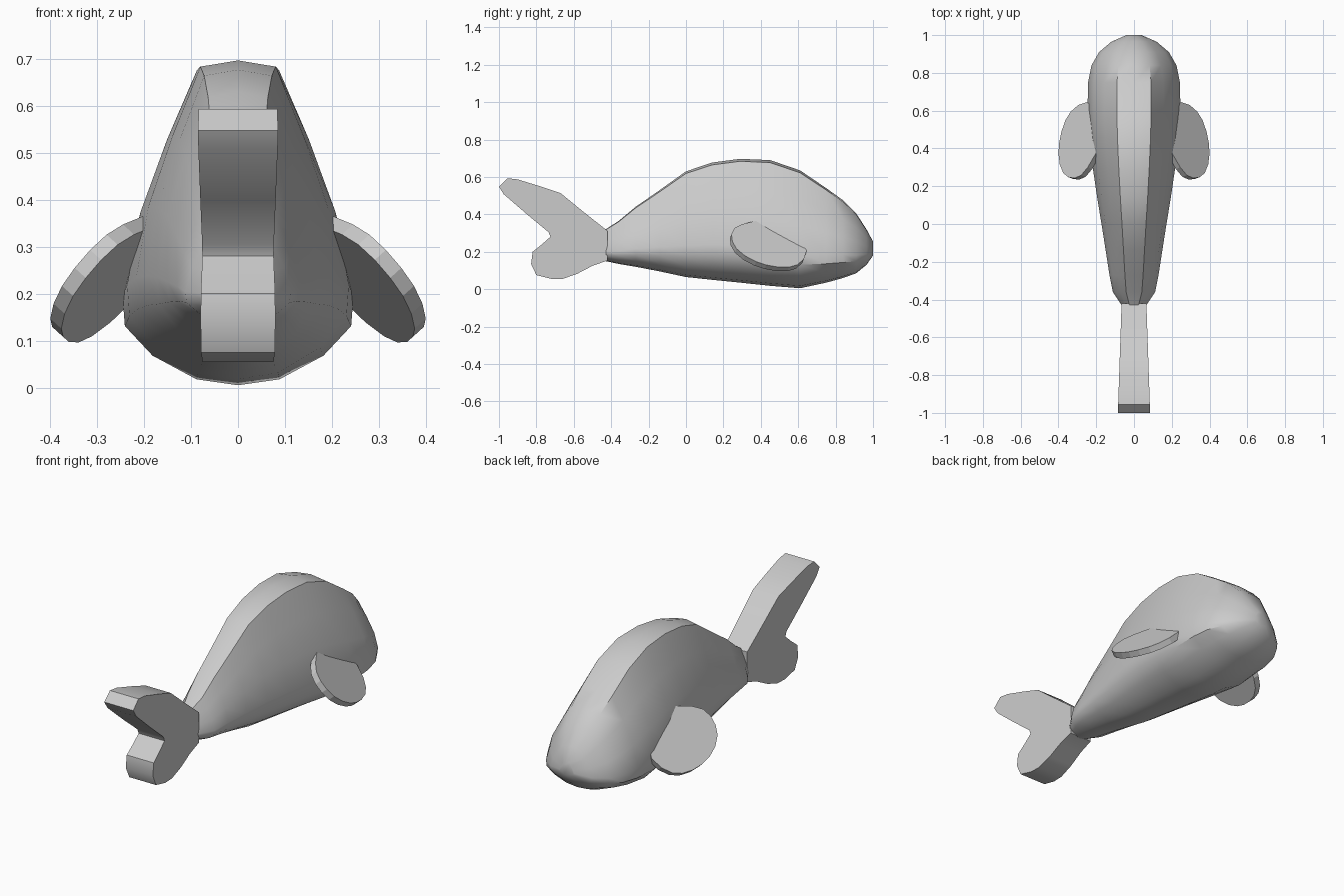
import bpy, bmesh, math
from mathutils import Vector

grey = bpy.data.materials.new("whale grey")
grey.diffuse_color = (0.6, 0.6, 0.6, 1)


def make_object(name, bm, smooth_angle=None):
    bmesh.ops.recalc_face_normals(bm, faces=bm.faces)
    mesh = bpy.data.meshes.new(name)
    bm.to_mesh(mesh)
    bm.free()
    mesh.materials.append(grey)
    ob = bpy.data.objects.new(name, mesh)
    bpy.context.collection.objects.link(ob)
    if smooth_angle:
        bpy.ops.object.select_all(action='DESELECT')
        ob.select_set(True)
        bpy.context.view_layer.objects.active = ob
        bpy.ops.object.shade_smooth_by_angle(angle=math.radians(smooth_angle))
    return ob


def loft(bm, rings):
    loops = [[bm.verts.new(p) for p in ring] for ring in rings]
    n = len(loops[0])
    for a, b in zip(loops, loops[1:]):
        for i in range(n):
            j = (i + 1) % n
            bm.faces.new((a[i], a[j], b[j], b[i]))
    bm.faces.new(loops[0])
    bm.faces.new(loops[-1])


# Body: teardrop sections lofted from tail to nose
half = [(0.37, 0.98), (0.64, 0.76), (0.88, 0.53), (1, 0.3),
        (0.98, 0.2), (0.74, 0.1), (0.36, 0.02)]
section = [(0, 1)] + half + [(0, 0)] + [(-w, t) for w, t in reversed(half)]
# y, bottom, top, half width
stations = [(-0.43, 0.15, 0.32, 0.065), (-0.36, 0.135, 0.365, 0.112),
            (-0.27, 0.12, 0.44, 0.13), (-0.14, 0.095, 0.53, 0.15),
            (0.0, 0.065, 0.63, 0.172), (0.14, 0.05, 0.677, 0.195),
            (0.29, 0.035, 0.697, 0.217), (0.45, 0.018, 0.69, 0.236),
            (0.61, 0.005, 0.635, 0.246), (0.75, 0.035, 0.54, 0.243),
            (0.84, 0.06, 0.475, 0.225), (0.91, 0.085, 0.405, 0.185),
            (0.965, 0.13, 0.32, 0.12), (1.0, 0.18, 0.255, 0.04)]
bm = bmesh.new()
loft(bm, [[(w * hw, y, z0 + t * (z1 - z0)) for w, t in section]
          for y, z0, z1, hw in stations])
make_object("body", bm, 40)

# Tail: forked side profile, widening slightly toward the tips
profile = [(-0.42, 0.312), (-0.55, 0.415), (-0.67, 0.513), (-0.78, 0.55),
           (-0.9, 0.587), (-0.955, 0.593), (-1.0, 0.548), (-0.975, 0.508),
           (-0.85, 0.4), (-0.735, 0.305), (-0.725, 0.28), (-0.77, 0.24),
           (-0.82, 0.2), (-0.828, 0.135), (-0.8, 0.075), (-0.72, 0.055),
           (-0.66, 0.055), (-0.58, 0.083), (-0.5, 0.125), (-0.42, 0.153)]
bm = bmesh.new()
loft(bm, [[(s * (0.066 + 0.034 * (-0.43 - y)), y, z) for y, z in profile]
          for s in (-1, 1)])
make_object("tail", bm, 40)

# Flippers: flat rounded plates sloping down and outward
outline = [(0.18, 0.6), (0.25, 0.645), (0.295, 0.63), (0.335, 0.595),
           (0.363, 0.55), (0.384, 0.49), (0.396, 0.43), (0.4, 0.375),
           (0.393, 0.315), (0.375, 0.27), (0.348, 0.248), (0.315, 0.243),
           (0.28, 0.258), (0.245, 0.3), (0.21, 0.36), (0.17, 0.43)]
offset = Vector((1.1, 0.4, 1)).normalized() * 0.033
for side, name in ((1, "right_flipper"), (-1, "left_flipper")):
    top = [Vector((x, y, 0.37 - 1.1 * (x - 0.21) - 0.4 * (y - 0.34)))
           for x, y in outline]
    rings = [top, [p - offset for p in top]]
    bm = bmesh.new()
    loft(bm, [[(side * p.x, p.y, p.z) for p in ring] for ring in rings])
    make_object(name, bm)
